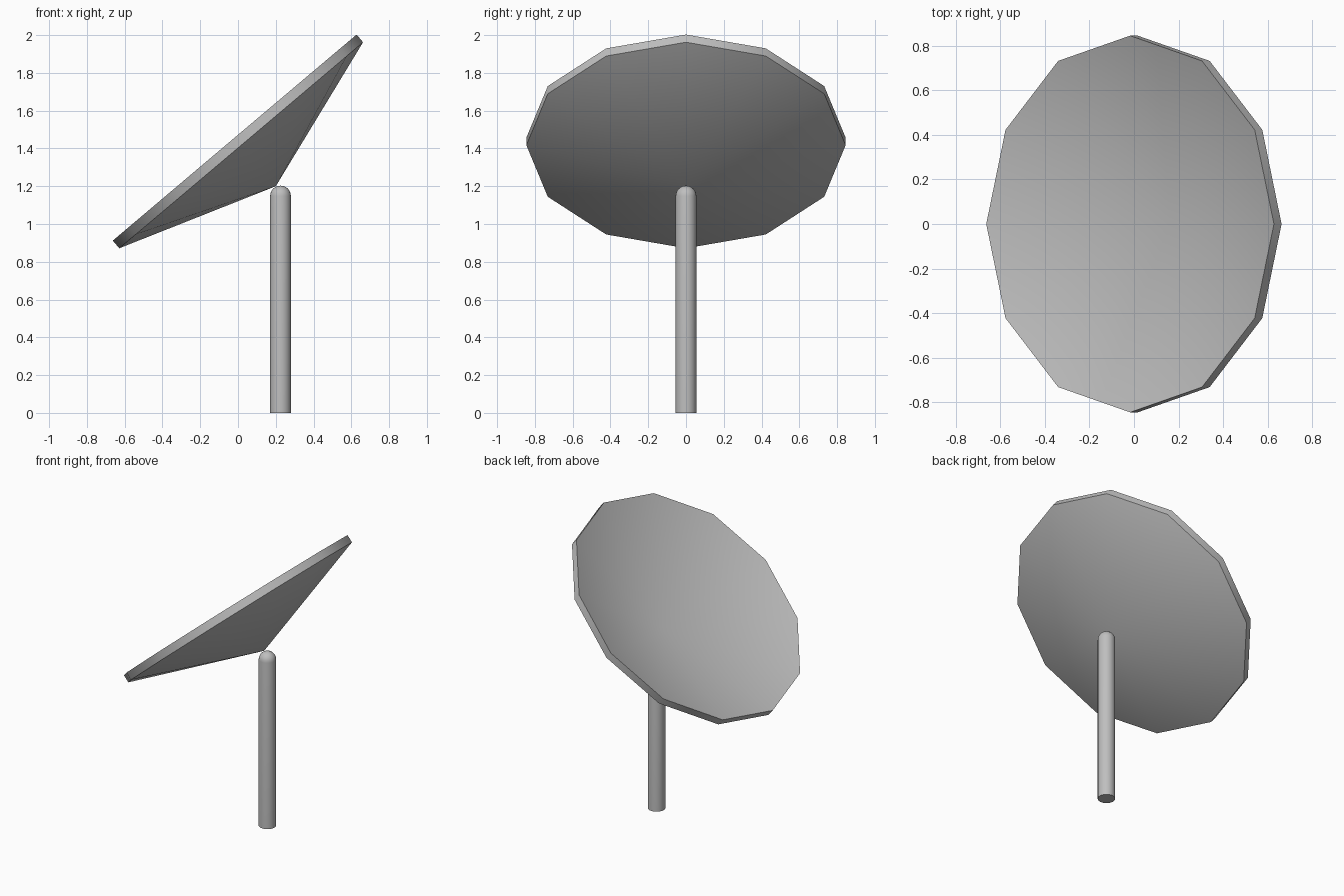
import bpy, bmesh, math
from mathutils import Matrix, Vector

cube = bpy.data.objects.get("Cube")
if cube:
    bpy.data.objects.remove(cube, do_unlink=True)

GREY = (0.52, 0.52, 0.52, 1)
metal = bpy.data.materials.new("light grey metal")
metal.use_nodes = True
metal.diffuse_color = GREY
metal.node_tree.nodes["Principled BSDF"].inputs["Base Color"].default_value = GREY


def lathe(name, profile, sides, matrix, smooth_angle):
    """Revolve a (radius, height) profile about local z, then place it."""
    bm = bmesh.new()
    rings = []
    for r, h in profile:
        count = sides if r > 0 else 1
        rings.append([bm.verts.new((r * math.cos(math.tau * i / sides),
                                    r * math.sin(math.tau * i / sides), h))
                      for i in range(count)])
    for a, b in zip(rings, rings[1:]):
        for i in range(sides):
            j = (i + 1) % sides
            corners = [a[i % len(a)], a[j % len(a)], b[j % len(b)], b[i % len(b)]]
            bm.faces.new(list(dict.fromkeys(corners)))
    bmesh.ops.recalc_face_normals(bm, faces=bm.faces)
    bm.transform(matrix)
    mesh = bpy.data.meshes.new(name)
    bm.to_mesh(mesh)
    bm.free()
    mesh.materials.append(metal)
    obj = bpy.data.objects.new(name, mesh)
    bpy.context.collection.objects.link(obj)
    bpy.ops.object.select_all(action='DESELECT')
    obj.select_set(True)
    bpy.context.view_layer.objects.active = obj
    bpy.ops.object.shade_smooth_by_angle(angle=math.radians(smooth_angle))
    return obj


# Dish: shallow twelve-sided conical shell, tipped towards -x
radius, depth, wall = 0.845, 0.284, 0.053
tilt = Matrix.Translation((0.2, 0, 1.2)) @ Matrix.Rotation(math.radians(-40.2), 4, 'Y')
lathe("dish", [(0, 0), (radius, depth), (radius, depth + wall), (0, wall)],
      12, tilt, 31)

# Pole: round post with a domed top and a flat foot
pole_r, pole_top = 0.055, 1.203
dome = [(pole_r * math.cos(a), pole_top - pole_r + pole_r * math.sin(a))
        for a in (math.radians(15 * k) for k in range(6))]
lathe("pole", [(0, 0), (pole_r, 0)] + dome + [(0, pole_top)],
      24, Matrix.Translation(Vector((0.225, 0, 0))), 35)
